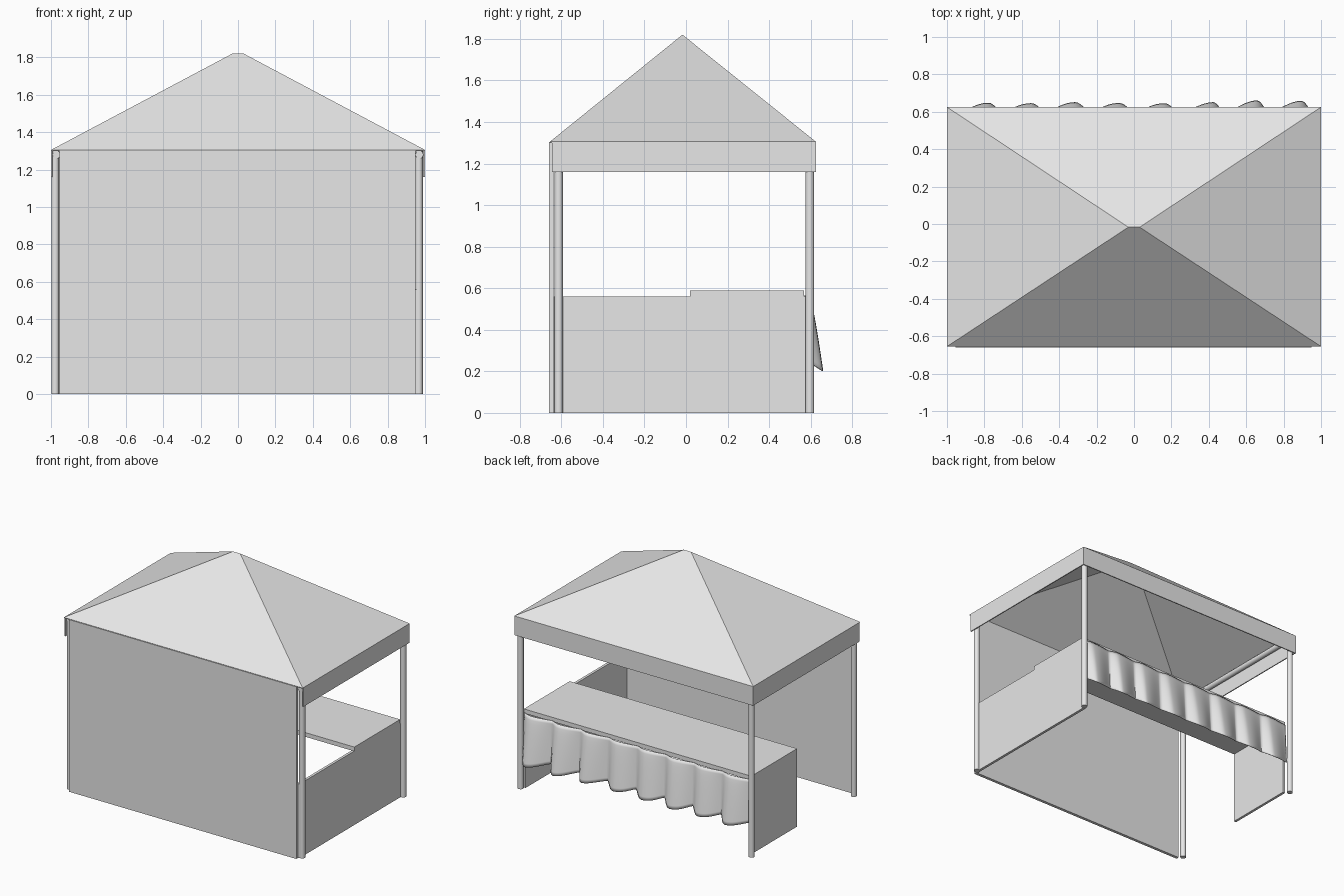
import bpy, bmesh, math, random

random.seed(4)
cube = bpy.data.objects.get("Cube")
if cube:
    bpy.data.objects.remove(cube, do_unlink=True)

grey = bpy.data.materials.new("light_grey")
grey.use_nodes = True
COLOUR = (0.8, 0.8, 0.8, 1)
grey.diffuse_color = COLOUR
grey.node_tree.nodes["Principled BSDF"].inputs["Base Color"].default_value = COLOUR


def add_object(name, bm):
    bmesh.ops.recalc_face_normals(bm, faces=bm.faces)
    mesh = bpy.data.meshes.new(name)
    bm.to_mesh(mesh)
    bm.free()
    mesh.materials.append(grey)
    obj = bpy.data.objects.new(name, mesh)
    bpy.context.collection.objects.link(obj)
    return obj


def box(name, xs, ys, zs):
    """Box between pairs of x, y and z limits."""
    bm = bmesh.new()
    bmesh.ops.create_cube(bm, size=1)
    for v in bm.verts:
        v.co = [lim[0] if c < 0 else lim[1] for c, lim in zip(v.co, (xs, ys, zs))]
    return add_object(name, bm)


def smooth(obj, angle):
    bpy.ops.object.select_all(action='DESELECT')
    obj.select_set(True)
    bpy.context.view_layer.objects.active = obj
    bpy.ops.object.shade_smooth_by_angle(angle=math.radians(angle))


def tube(name, centre, length, along_y=False):
    bm = bmesh.new()
    bmesh.ops.create_cone(bm, cap_ends=True, segments=20, radius1=0.021,
                          radius2=0.021, depth=length)
    obj = add_object(name, bm)
    obj.location = centre
    if along_y:
        obj.rotation_euler.x = math.pi / 2
    smooth(obj, 40)


EAVE, DROP = 1.305, 1.16
FRONT, BACK = -0.655, 0.625

# Hipped roof canopy, open underneath
bm = bmesh.new()
a, b, c, d = [bm.verts.new((x, y, EAVE)) for x, y in
              ((-1, FRONT), (1, FRONT), (1, BACK), (-1, BACK))]
r0, r1 = [bm.verts.new((x, -0.017, 1.82)) for x in (-0.03, 0.03)]
for face in ((a, b, r1, r0), (b, c, r1), (c, d, r0, r1), (d, a, r0)):
    bm.faces.new(face)
roof = add_object("roof_canopy", bm)
shell = roof.modifiers.new("thickness", 'SOLIDIFY')
shell.thickness = 0.006
shell.offset = -1

# Valances on the back and both sides
box("back_valance", (-1, 1), (BACK - 0.008, BACK), (DROP, EAVE))
for side, s in (("left", 1), ("right", -1)):
    box(side + "_valance", sorted((s * 0.992, s)), (FRONT + 0.01, BACK), (DROP, EAVE))

    # Posts and the rail joining them
    for end, y in (("front", -0.613), ("back", 0.596)):
        x = s * 0.967 if s > 0 or end == "back" else -0.977
        tube(f"{side}_{end}_post", (x, y, 0.65), 1.3)
    tube(side + "_top_rail", (s * 0.97, -0.01, 1.28), 1.25, along_y=True)

# Walls
box("front_wall", (-0.955, 0.95), (-0.66, -0.637), (0, 1.303))
box("left_half_wall", (0.94, 0.96), (-0.637, 0.575), (0, 0.56))

# Serving counter with its end panel
box("counter_top", (-0.945, 0.96), (0.02, 0.568), (0.558, 0.59))
box("counter_end_panel", (-0.945, -0.925), (0.02, 0.568), (0, 0.56))

# Pleated cloth hanging from the counter's outer edge
COLS, ROWS, FOLDS = 160, 14, 8
depth = [random.uniform(0.75, 1.0) for _ in range(FOLDS + 2)]
lean = [random.uniform(-0.02, 0.02) for _ in range(FOLDS + 2)]
bm = bmesh.new()
grid = []
for j in range(ROWS + 1):
    t = j / ROWS
    row = []
    for i in range(COLS + 1):
        u = i / COLS * FOLDS
        k, f = int(u), u - int(u)
        # Each fold swells slowly, then tucks back quickly
        skew = f / 0.7 * 0.5 if f < 0.7 else 0.5 + (f - 0.7) / 0.3 * 0.5
        wave = math.sin(math.pi * skew) ** 1.2 * depth[k]
        x = -0.945 + 1.9 * i / COLS + lean[k] * t * math.sin(math.pi * f)
        y = 0.572 + 0.018 * t + wave * (0.022 + 0.05 * t ** 0.7)
        bottom = 0.2 + 0.045 * (1 - wave)
        row.append(bm.verts.new((x, y, 0.565 + (bottom - 0.565) * t)))
    grid.append(row)
for upper, lower in zip(grid, grid[1:]):
    for i in range(COLS):
        bm.faces.new((upper[i], upper[i + 1], lower[i + 1], lower[i]))
cloth = add_object("counter_cloth", bm)
smooth(cloth, 60)
hem = cloth.modifiers.new("thickness", 'SOLIDIFY')
hem.thickness = 0.004
